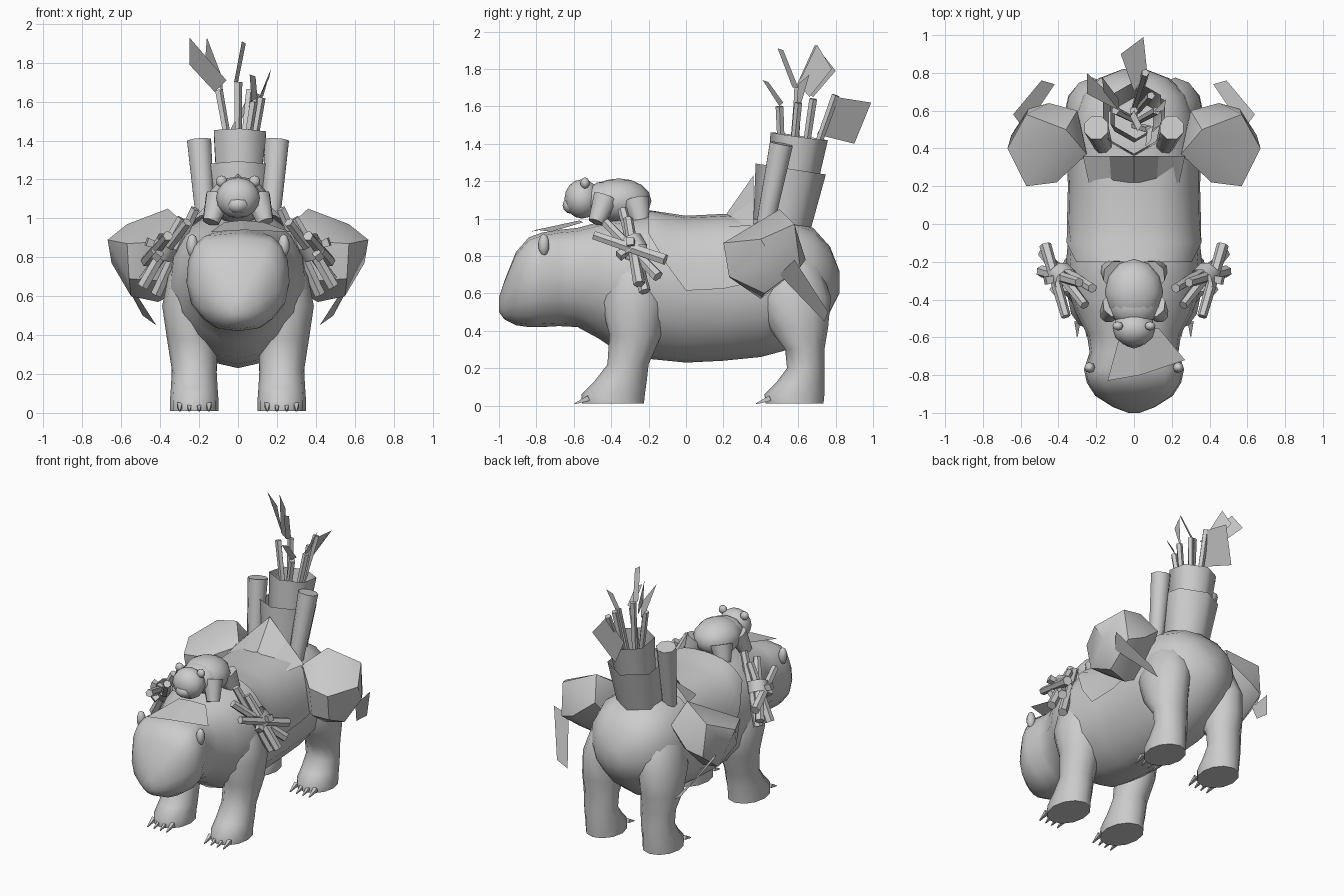
import bpy, bmesh, math
from mathutils import Vector

cube = bpy.data.objects.get("Cube")
if cube:
    bpy.data.objects.remove(cube, do_unlink=True)

clay = bpy.data.materials.new("plain grey")
clay.use_nodes = True
GREY = (0.6, 0.6, 0.6, 1)
clay.diffuse_color = GREY
clay.node_tree.nodes["Principled BSDF"].inputs["Base Color"].default_value = GREY


def add_object(name, bm, smooth=None):
    bmesh.ops.recalc_face_normals(bm, faces=bm.faces)
    mesh = bpy.data.meshes.new(name)
    bm.to_mesh(mesh)
    bm.free()
    mesh.materials.append(clay)
    obj = bpy.data.objects.new(name, mesh)
    bpy.context.collection.objects.link(obj)
    if smooth:
        bpy.ops.object.select_all(action='DESELECT')
        obj.select_set(True)
        bpy.context.view_layer.objects.active = obj
        bpy.ops.object.shade_smooth_by_angle(angle=math.radians(smooth))
    return obj


def skin(name, rings, closed=True, caps=(True, True), smooth=50):
    """Join rings of points into one surface."""
    bm = bmesh.new()
    rows = [[bm.verts.new(p) for p in ring] for ring in rings]
    n = len(rows[0])
    for a, b in zip(rows, rows[1:]):
        for i in range(n if closed else n - 1):
            j = (i + 1) % n
            bm.faces.new((a[i], a[j], b[j], b[i]))
    for cap, row in zip(caps, (rows[0], rows[-1])):
        if cap and closed:
            bm.faces.new(row)
    return add_object(name, bm, smooth)


def tube(name, a, b, r1, r2, sides=6, caps=(True, True), smooth=50):
    """Straight tapered rod from a to b."""
    a, b = Vector(a), Vector(b)
    d = (b - a).normalized()
    u = d.cross(Vector((0, 1, 0) if abs(d.y) < 0.9 else (1, 0, 0))).normalized()
    v = d.cross(u)
    turns = [math.tau * (i + 0.5) / sides for i in range(sides)]
    return skin(name, [[c + r * (u * math.cos(t) + v * math.sin(t)) for t in turns]
                       for c, r in ((a, r1), (b, r2))], caps=caps, smooth=smooth)


def plate(name, points):
    bm = bmesh.new()
    bm.faces.new([bm.verts.new(p) for p in points])
    return add_object(name, bm)


def hull(name, points, smooth):
    bm = bmesh.new()
    bmesh.ops.convex_hull(bm, input=[bm.verts.new(p) for p in points])
    return add_object(name, bm, smooth)


def ball(name, centre, size, u=10, v=7):
    bm = bmesh.new()
    bmesh.ops.create_uvsphere(bm, u_segments=u, v_segments=v, radius=1)
    bmesh.ops.scale(bm, vec=size, verts=bm.verts)
    bmesh.ops.translate(bm, vec=centre, verts=bm.verts)
    return add_object(name, bm, 60)


def flip(p, s):
    return (p[0] * s, p[1], p[2])


def slice_y(y, low, high, w, box, start=0.0, end=math.tau, n=16, grow=0.0):
    """Rounded cross-section of the trunk, narrowing towards the belly."""
    mid, h, pts = (low + high) / 2, (high - low) / 2 + grow, []
    for i in range(n):
        t = start + (end - start) * i / (n if end == math.tau else n - 1)
        c, s = math.cos(t), math.sin(t)
        x = math.copysign(abs(c) ** box, c) * (w + grow)
        pts.append((x * (1 - 0.4 * s * s if s < 0 else 1), y,
                    mid + h * math.copysign(abs(s) ** 0.85, s)))
    return pts


# Bear head and trunk: y, underside, top, half width, corner exponent
trunk = [(-1.0, .50, .58, .03, .8), (-.97, .46, .67, .11, .7), (-.91, .43, .82, .205, .5),
         (-.84, .42, .90, .25, .45), (-.77, .42, .925, .265, .45), (-.68, .425, .94, .235, .6),
         (-.58, .42, .95, .25, .7), (-.47, .36, .98, .31, .75), (-.35, .28, 1.0, .35, .75),
         (-.2, .25, 1.03, .36, .75), (0, .23, 1.0, .34, .75), (.2, .24, 1.0, .335, .75),
         (.4, .26, 1.0, .34, .75), (.55, .3, 1.0, .33, .75), (.68, .4, .95, .28, .75),
         (.77, .5, .85, .19, .75), (.82, .6, .72, .06, .75)]
skin("bear_body", [slice_y(*r) for r in trunk])

# Saddle cloth draped over the back, with its front corners swept up
cloth = [(-.2, .25, 1.03, .36, .75, .7), (-.1, .24, 1.015, .35, .75, .25),
         (0, .23, 1.0, .34, .75, 0), (.2, .24, 1.01, .335, .75, 0), (.36, .26, 1.0, .34, .75, .05)]
skin("saddle_cloth", [slice_y(*r, end=math.pi - r[-1], n=13, grow=.015) for r in cloth], closed=False)
skin("saddle_back", [[(x, .22, 1.03 - .3 * abs(x)) for x in (-.24, -.12, 0, .12, .24)],
                     [(x, .36, 1.23 - abs(x)) for x in (-.27, -.13, 0, .13, .27)]],
     closed=False, smooth=None)

# Legs: x, y, z, half width, half depth
front_leg = [(.2, -.28, .86, .08, .07), (.225, -.28, .7, .135, .14), (.24, -.28, .55, .15, .175),
             (.235, -.27, .38, .13, .14), (.225, -.31, .22, .115, .11), (.225, -.35, .13, .12, .14),
             (.225, -.39, .06, .125, .17), (.225, -.39, .01, .125, .165)]
rear_leg = [(.16, .53, .88, .07, .08), (.19, .55, .74, .13, .17), (.22, .57, .58, .145, .205),
            (.23, .6, .42, .135, .16), (.225, .635, .3, .12, .105), (.225, .64, .2, .115, .1),
            (.225, .61, .12, .12, .13), (.225, .58, .06, .125, .16), (.225, .58, .01, .125, .155)]
for s, side in ((1, "left"), (-1, "right")):
    for part, leg in (("front", front_leg), ("rear", rear_leg)):
        skin(f"{part}_leg_{side}",
             [[(s * (x + w * math.cos(math.tau * i / 12)), y + d * math.sin(math.tau * i / 12), z)
               for i in range(12)] for x, y, z, w, d in leg])
        toe = leg[-1][1] - .13
        for k in range(4):
            x = s * (.15 + .05 * k)
            tube(f"{part}_claw_{side}", (x, toe, .04), (x, toe - .075, .01), .02, .004, sides=4)

    # Ears
    ball(f"bear_ear_{side}", (s * .235, -.76, .86), (.03, .03, .06), 8, 5)
    ball(f"cub_ear_{side}", (s * .085, -.54, 1.19), (.03, .025, .03), 8, 5)

    # Cub limbs clinging to the neck
    tube(f"cub_front_leg_{side}", (s * .1, -.43, 1.11), (s * .14, -.48, .98), .07, .045, sides=8)
    tube(f"cub_rear_leg_{side}", (s * .09, -.27, 1.09), (s * .13, -.24, .98), .08, .05, sides=8)

    # Stuffed side bag with a flat sloping back and a hanging strap
    bag = [(.36, .5, 1.05), (.57, .58, .97), (.67, .4, .89), (.65, .47, .77), (.57, .2, .87),
           (.41, .22, .88), (.56, .23, .69), (.42, .24, .68), (.41, .4, .57), (.55, .42, .6),
           (.45, .64, .78), (.56, .61, .74), (.3, .6, .9), (.25, .37, .95), (.25, .4, .66)]
    hull(f"side_bag_{side}", [flip(p, s) for p in bag], 38)
    plate(f"bag_strap_{side}", [flip(p, s) for p in
          ((.58, .5, .70), (.64, .58, .78), (.49, .76, .5), (.42, .74, .45))])

    # Tied bundle of sticks
    for a, b in (((.22, -.34, 1.05), (.42, -.22, .61)), ((.26, -.43, .98), (.48, -.15, .69)),
                 ((.36, -.49, .91), (.47, -.11, .78)), ((.29, -.31, 1.0), (.49, -.25, .65))):
        tube(f"bundle_stick_{side}", flip(a, s), flip(b, s), .026, .032)
    tube(f"bundle_tie_{side}", flip((.355, -.30, .88), s), flip((.39, -.265, .82), s),
         .07, .07, sides=8, caps=(False, False))
    for end in ((.42, -.36, .80), (.47, -.3, .88)):
        tube(f"tie_end_{side}", flip((.38, -.28, .85), s), flip(end, s), .02, .03, sides=4)

    # Rolled blankets beside the basket
    tube(f"blanket_roll_{side}", flip((.165, .42, .95), s), flip((.2, .51, 1.40), s), .05, .067, sides=8)

# Cub trunk and head
ball("cub_body", (0, -.36, 1.095), (.155, .175, .12), 12, 8)
ball("cub_shoulders", (0, -.43, 1.1), (.135, .12, .1), 12, 8)
ball("cub_head", (0, -.555, 1.105), (.113, .095, .105), 12, 8)
ball("cub_muzzle", (0, -.61, 1.07), (.06, .05, .045), 8, 6)

# Unfolded map on the head
skin("map", [[(-.07, -.57, .98), (.02, -.57, .99), (.13, -.55, .98)],
             [(-.14, -.83, .93), (.03, -.8, .94), (.27, -.72, .93)]], closed=False, smooth=None)

# Nested baskets with open tops
tube("outer_basket", (0, .5, .88), (0, .56, 1.265), .145, .19, caps=(True, False), smooth=65)
tube("inner_basket", (0, .55, 1.05), (.01, .605, 1.44), .12, .155, caps=(True, False), smooth=65)

# Shafts standing in the basket
for a, b in (((0, .55, 1.1), (-.1, .6, 1.66)), ((0, .57, 1.1), (0, .6, 1.7)),
             ((.03, .55, 1.1), (.12, .6, 1.62)), ((0, .6, 1.1), (.06, .8, 1.66)),
             ((0, .52, 1.1), (.08, .5, 1.6)), ((.02, .6, 1.1), (.09, .68, 1.64))):
    tube("shaft", a, b, .018, .022, sides=5)

# Thin fletching at the shaft tips
for pts in (((-.25, .69, 1.93), (-.25, .8, 1.79), (-.12, .68, 1.65), (-.06, .59, 1.71)),
            ((-.16, .70, 1.93), (-.17, .78, 1.8), (-.08, .66, 1.65), (-.08, .6, 1.72)),
            ((0, .7, 1.45), (.07, .8, 1.65), (.05, .99, 1.62), (-.07, .9, 1.4)),
            ((-.02, .57, 1.7), (0, .6, 1.7), (.04, .52, 1.9), (.02, .49, 1.91)),
            ((.07, .5, 1.6), (.1, .52, 1.62), (.09, .44, 1.73), (.06, .41, 1.74)),
            ((.1, .59, 1.6), (.13, .62, 1.63), (.17, .66, 1.77), (.16, .6, 1.72))):
    plate("fletching", pts)
